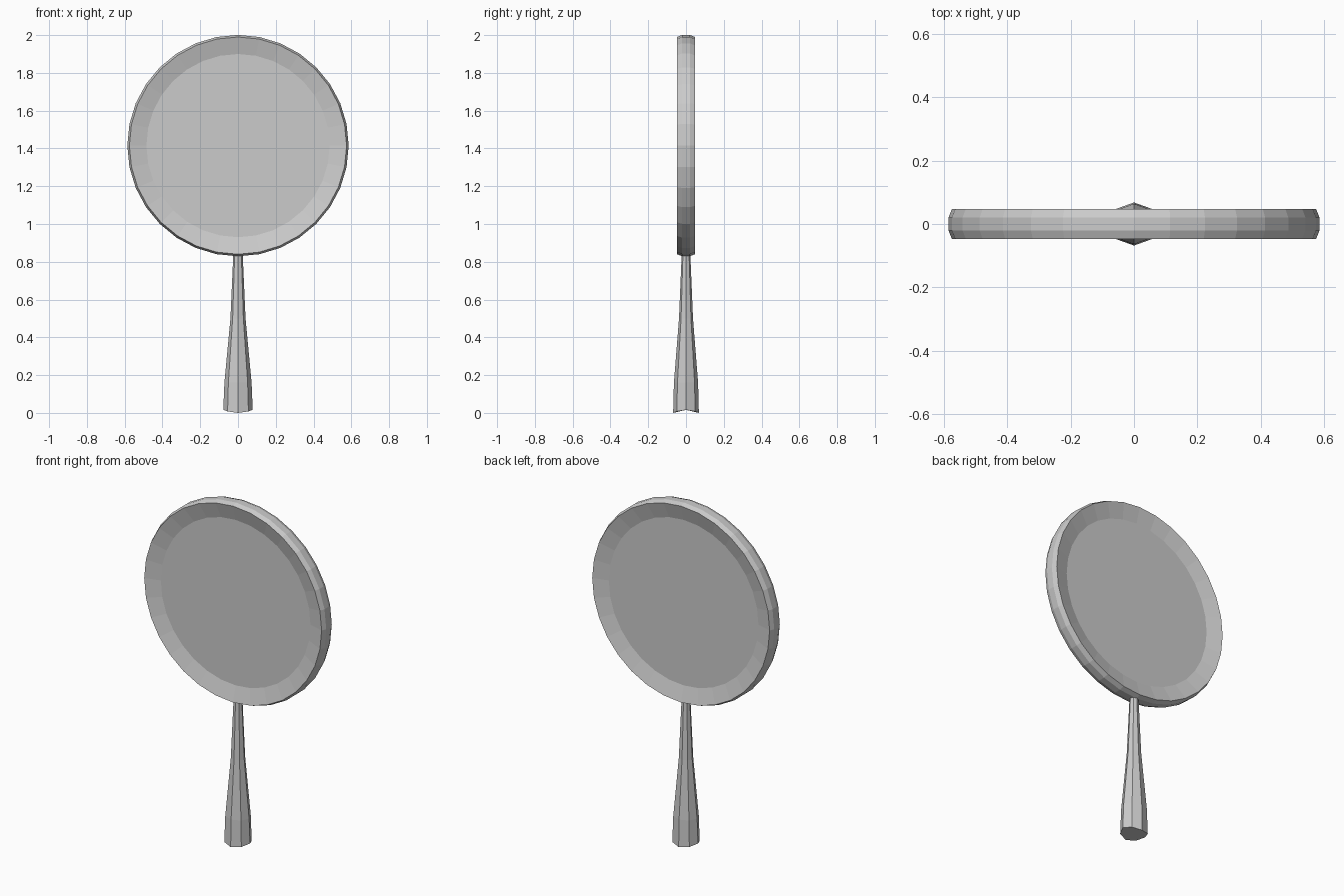
import bpy, bmesh
from math import sin, cos, pi

if "Cube" in bpy.data.objects:
    bpy.data.objects.remove(bpy.data.objects["Cube"])


def make_object(name, bm):
    bmesh.ops.recalc_face_normals(bm, faces=bm.faces)
    me = bpy.data.meshes.new(name)
    bm.to_mesh(me)
    bm.free()
    ob = bpy.data.objects.new(name, me)
    bpy.context.collection.objects.link(ob)
    return ob


def loft(name, rings):
    """Skin a stack of equal-length point rings and cap both ends."""
    bm = bmesh.new()
    loops = [[bm.verts.new(p) for p in ring] for ring in rings]
    n = len(loops[0])
    for a, b in zip(loops, loops[1:]):
        for i in range(n):
            j = (i + 1) % n
            bm.faces.new((a[i], a[j], b[j], b[i]))
    bm.faces.new(loops[0][::-1])
    bm.faces.new(loops[-1])
    return make_object(name, bm)


# round head: rounded rim with a shallow dished recess on both faces
CENTRE, SIDES = 1.415, 32
half = [(0.485, -0.022), (0.575, -0.047), (0.586, -0.02)]   # radius, y
profile = half + [(r, -y) for r, y in reversed(half)]
loft("mirror_head", [
    [(r * cos(2 * pi * i / SIDES), y, CENTRE + r * sin(2 * pi * i / SIDES))
     for i in range(SIDES)] for r, y in profile])

# eight-sided tapered handle, its foot slightly raised at the sides
stations = [(0.0, 0.078, 0.068), (0.16, 0.072, 0.064), (0.50, 0.040, 0.037),
            (0.86, 0.024, 0.022)]                            # z, half x, half y
loft("handle", [
    [(rx * cos(pi * i / 4), ry * sin(pi * i / 4),
      z + (0.016 * cos(pi * i / 4) ** 2 if k == 0 else 0)) for i in range(8)]
    for k, (z, rx, ry) in enumerate(stations)])
